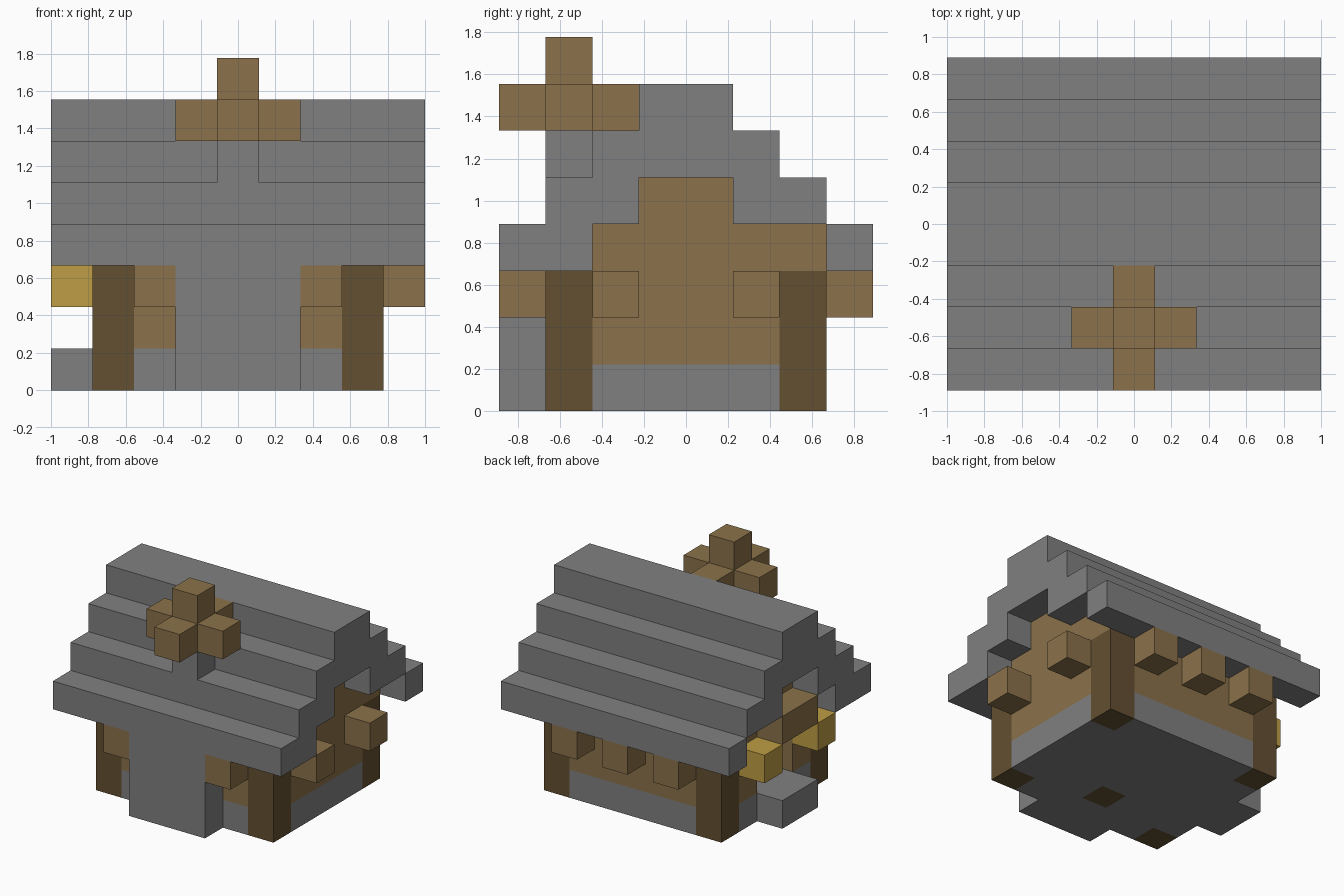
import bpy
import bmesh
from mathutils import Matrix, Vector

if "Cube" in bpy.data.objects:
    bpy.data.objects.remove(bpy.data.objects["Cube"], do_unlink=True)

# The house sits on a block grid, 9 x 8 x 8 blocks
U = 2 / 9
ORIGIN = Vector((-4.5, -4, 0))


def material(name, color):
    mat = bpy.data.materials.new(name)
    mat.use_nodes = True
    mat.diffuse_color = (*color, 1)
    mat.node_tree.nodes["Principled BSDF"].inputs["Base Color"].default_value = (*color, 1)
    return mat


stone = material("grey stone", (0.216, 0.216, 0.216))
wood = material("brown wood", (0.258, 0.168, 0.069))
dark_wood = material("dark wood", (0.127, 0.080, 0.032))
glow = material("lamp yellow", (0.515, 0.337, 0.058))


def part(name, mat, *blocks):
    """Each block is (x, y, z); a pair is an inclusive range of grid cells."""
    bm = bmesh.new()
    for block in blocks:
        spans = [c if isinstance(c, tuple) else (c, c) for c in block]
        low = Vector([s[0] for s in spans])
        high = Vector([s[1] + 1 for s in spans])
        centre = ((low + high) / 2 + ORIGIN) * U
        size = (high - low) * U
        bmesh.ops.create_cube(bm, size=1, matrix=Matrix.LocRotScale(centre, None, size))
    mesh = bpy.data.meshes.new(name)
    bm.to_mesh(mesh)
    bm.free()
    mesh.materials.append(mat)
    obj = bpy.data.objects.new(name, mesh)
    bpy.context.collection.objects.link(obj)
    return obj


# Foundation with a log set into the hearth floor
part("foundation", stone,
     ((2, 6), 1, 0), ((2, 3), 2, 0), ((5, 6), 2, 0), ((2, 6), (3, 6), 0),
     (1, (2, 5), 0), (7, (2, 5), 0))
part("hearth_log", dark_wood, (4, 2, 0))
part("door_step", stone, (0, (3, 4), 0))

# Corner posts
for x, side in ((1, "right"), (7, "left")):
    for y, end in ((1, "front"), (6, "back")):
        part(f"{end}_{side}_post", dark_wood, (x, y, (0, 2)))

# Walls, with a doorway on one end
part("front_wall", wood, (2, 1, (1, 2)), (6, 1, (1, 2)))
part("back_wall", wood, ((2, 6), 6, (1, 2)), ((1, 7), 6, 3))
part("left_wall", wood, (7, (2, 5), (1, 3)), (7, (3, 4), 4))
part("right_wall", wood, (1, 2, (1, 2)), (1, 5, (1, 2)),
     (1, (2, 5), 3), (1, (3, 4), 4))
part("door_canopy", wood, (0, (3, 4), 3))

# Beam ends and door lamps
part("front_beam_ends", wood, *[(x, 0, 2) for x in (2, 6)])
part("back_beam_ends", wood, *[(x, 7, 2) for x in (2, 4, 6)])
part("left_beam_ends", wood, *[(8, y, 2) for y in (2, 5)])
part("door_lamps", glow, *[(0, y, 2) for y in (2, 5)])

# Stepped roof courses
courses = {"front_eave": ((0, 1), 3), "back_eave": (7, 3),
           "front_slope": ((1, 2), 4), "back_slope": ((5, 6), 4),
           "upper_roof": ((2, 5), 5), "ridge": ((3, 4), 6)}
for name, (y, z) in courses.items():
    part(name, stone, ((0, 8), y, z))

# Chimney and its wooden cap
part("chimney_breast", stone, ((3, 5), 0, 0), ((3, 5), (0, 1), (1, 2)))
part("chimney_stack", stone, (4, 1, 5))
part("chimney_cap", wood, (3, 1, 6), (5, 1, 6), (4, 0, 6), (4, 2, 6), (4, 1, (6, 7)))
